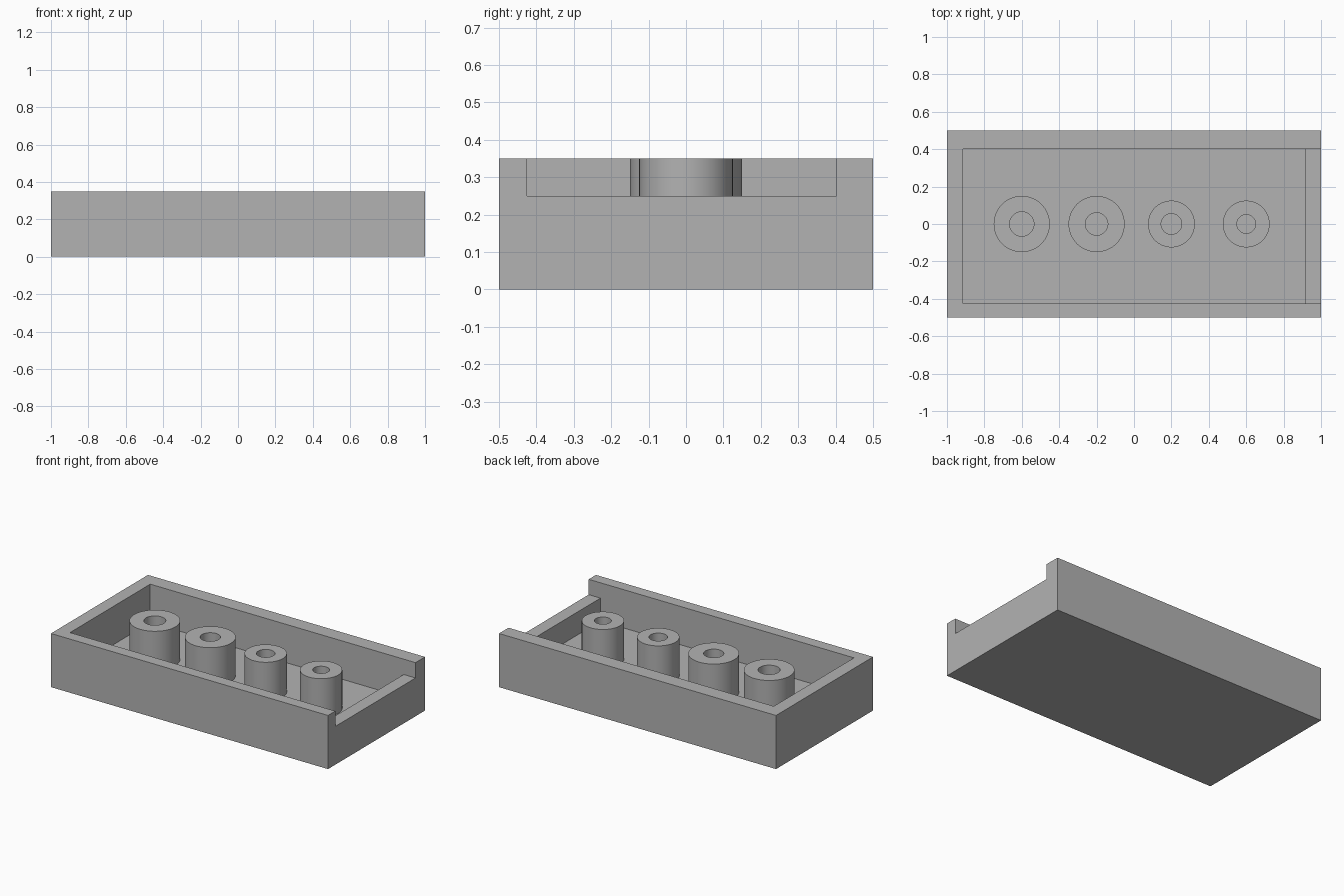
import bpy
import bmesh
from math import cos, sin, tau, radians

if "Cube" in bpy.data.objects:
    bpy.data.objects.remove(bpy.data.objects["Cube"])

GREY = (0.45, 0.45, 0.45, 1.0)
HEIGHT, FLOOR, SILL = 0.35, 0.10, 0.25
FRONT, BACK, END = -0.425, 0.402, 0.915

grey = bpy.data.materials.new("plain grey")
grey.use_nodes = True
grey.diffuse_color = GREY
grey.node_tree.nodes["Principled BSDF"].inputs["Base Color"].default_value = GREY


def add_object(name, bm):
    bmesh.ops.recalc_face_normals(bm, faces=bm.faces[:])
    mesh = bpy.data.meshes.new(name)
    bm.to_mesh(mesh)
    bm.free()
    mesh.materials.append(grey)
    obj = bpy.data.objects.new(name, mesh)
    bpy.context.collection.objects.link(obj)
    return obj


def box(name, low, high):
    bm = bmesh.new()
    bmesh.ops.create_cube(bm, size=1)
    for v in bm.verts:
        v.co = [(a + b) / 2 + c * (b - a) for a, b, c in zip(low, high, v.co)]
    return add_object(name, bm)


def activate(obj):
    bpy.ops.object.select_all(action="DESELECT")
    obj.select_set(True)
    bpy.context.view_layer.objects.active = obj


def cut(target, cutter):
    cutter.hide_render = True
    mod = target.modifiers.new("cut", "BOOLEAN")
    mod.operation = "DIFFERENCE"
    mod.solver = "EXACT"
    mod.object = cutter
    activate(target)
    bpy.ops.object.modifier_apply(modifier=mod.name)
    bpy.data.objects.remove(cutter)


def hollow_post(name, x, outer, inner, sides=64):
    """Tube swept from a rectangular section, standing on the tray floor."""
    section = [(outer, FLOOR), (outer, HEIGHT), (inner, HEIGHT), (inner, FLOOR)]
    bm = bmesh.new()
    rings = [[bm.verts.new((x + r * cos(tau * i / sides), r * sin(tau * i / sides), z))
              for i in range(sides)] for r, z in section]
    for k, ring in enumerate(rings):
        following = rings[(k + 1) % len(rings)]
        for i in range(sides):
            j = (i + 1) % sides
            bm.faces.new((ring[i], ring[j], following[j], following[i]))
    activate(add_object(name, bm))
    bpy.ops.object.shade_smooth_by_angle(angle=radians(30))


# Open tray with a lowered wall at its left end
tray = box("tray", (-1, -0.5, 0), (1, 0.5, HEIGHT))
cut(tray, box("cavity_cutter", (-END, FRONT, FLOOR), (END, BACK, HEIGHT + 0.1)))
cut(tray, box("notch_cutter", (END - 0.1, FRONT, SILL), (1.1, BACK, HEIGHT + 0.1)))

# Row of hollow posts
posts = [(0.15, 0.065), (0.15, 0.06), (0.125, 0.055), (0.125, 0.05)]
for n, (outer, inner) in enumerate(posts):
    hollow_post(f"post_{n + 1}", -0.6 + 0.4 * n, outer, inner)
